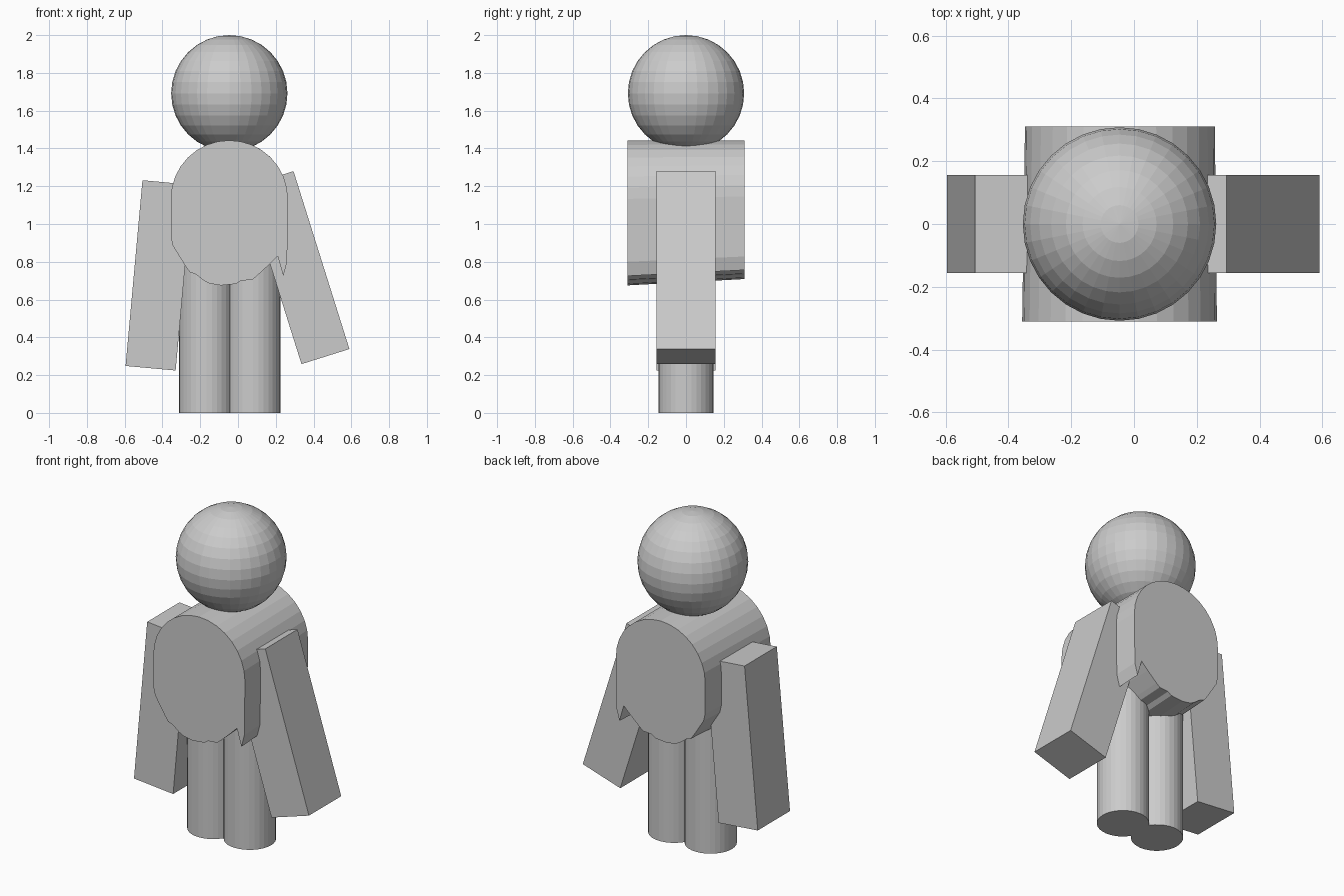
import bpy, bmesh
from math import sin, cos, pi, radians

cube = bpy.data.objects.get("Cube")
if cube:
    bpy.data.objects.remove(cube, do_unlink=True)

# One plain grey for the whole figure
grey = bpy.data.materials.new("plain grey")
grey.use_nodes = True
colour = (0.6, 0.6, 0.6, 1)
grey.diffuse_color = colour
grey.node_tree.nodes["Principled BSDF"].inputs["Base Color"].default_value = colour


def finish(obj, name):
    obj.name = name
    obj.data.materials.append(grey)


def arm(name, x, z, tilt):
    bpy.ops.mesh.primitive_cube_add(size=1, location=(x, 0, z), rotation=(0, radians(tilt), 0))
    obj = bpy.context.object
    obj.scale = (0.266, 0.312, 0.987)
    finish(obj, name)


def leg(name, x):
    height = 0.95
    bpy.ops.mesh.primitive_cylinder_add(vertices=32, radius=0.145, depth=height,
                                        location=(x, 0, height / 2))
    finish(bpy.context.object, name)


# Head: faceted ball
centre_x = -0.046
bpy.ops.mesh.primitive_uv_sphere_add(segments=32, ring_count=16, radius=0.308,
                                     location=(centre_x, 0, 1.692))
finish(bpy.context.object, "head")

# Torso: round top with a ragged hem, tapering slightly towards the back
arc = [(centre_x + 0.31 * cos(pi * i / 16), 1.133 + 0.31 * sin(pi * i / 16)) for i in range(17)]
hem = [(-0.355, 0.93), (-0.345, 0.885), (-0.28, 0.78), (-0.255, 0.745), (-0.225, 0.735),
       (-0.18, 0.70), (-0.15, 0.685), (-0.09, 0.675), (-0.01, 0.683), (0.015, 0.70),
       (0.075, 0.705), (0.10, 0.725), (0.165, 0.785), (0.21, 0.83), (0.24, 0.725),
       (0.26, 0.80)]
profile = arc + hem
bm = bmesh.new()
front = [bm.verts.new((x, -0.31, z)) for x, z in profile]
back = [bm.verts.new((x * 0.975, 0.31, 1.44 + (z - 1.44) * 0.956)) for x, z in profile]
bm.faces.new(front)
bm.faces.new(back[::-1])
for i in range(len(profile)):
    j = (i + 1) % len(profile)
    bm.faces.new((front[i], back[i], back[j], front[j]))
bmesh.ops.recalc_face_normals(bm, faces=bm.faces)
mesh = bpy.data.meshes.new("torso")
bm.to_mesh(mesh)
bm.free()
torso = bpy.data.objects.new("torso", mesh)
bpy.context.collection.objects.link(torso)
finish(torso, "torso")

# Limbs
arm("right_arm", -0.418, 0.728, 5.2)
arm("left_arm", 0.315, 0.769, -17.45)
leg("right_leg", -0.167)
leg("left_leg", 0.08)
